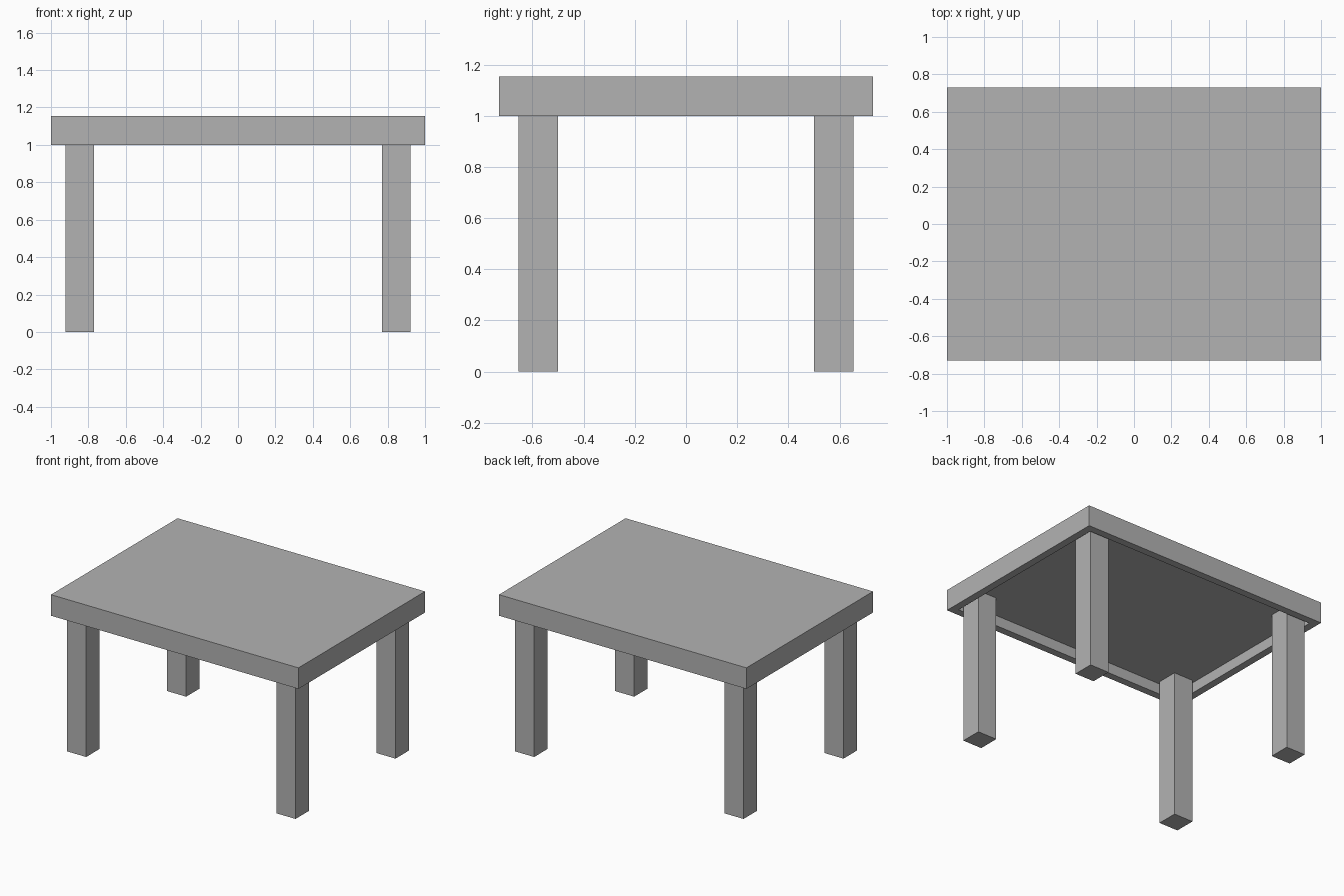
import bpy
import bmesh

if "Cube" in bpy.data.objects:
    bpy.data.objects.remove(bpy.data.objects["Cube"], do_unlink=True)

U = 1 / 13                      # module: rim width, recess depth, half a leg
HALF_X, HALF_Y = 13 * U, 9.5 * U
LEG = 2 * U
RIM_Z, TOP_Z = 13 * U, 15 * U

grey = bpy.data.materials.new("grey")
grey.use_nodes = True
grey.diffuse_color = (0.45, 0.45, 0.45, 1)
grey.node_tree.nodes["Principled BSDF"].inputs["Base Color"].default_value = grey.diffuse_color


def box(name, low, high, recess=0):
    """Box between two corners, optionally hollowed from below."""
    bm = bmesh.new()
    bmesh.ops.create_cube(bm, size=1)
    for v in bm.verts:
        v.co = [h if c > 0 else l for c, l, h in zip(v.co, low, high)]
    bm.normal_update()
    if recess:
        under = min(bm.faces, key=lambda f: f.normal.z)
        bmesh.ops.inset_region(bm, faces=[under], thickness=recess)
        # A second, zero-width inset becomes the upright inner wall
        bmesh.ops.inset_region(bm, faces=[under], thickness=0)
        for v in under.verts:
            v.co.z += recess
        bm.normal_update()
    mesh = bpy.data.meshes.new(name)
    bm.to_mesh(mesh)
    bm.free()
    mesh.materials.append(grey)
    obj = bpy.data.objects.new(name, mesh)
    bpy.context.collection.objects.link(obj)
    return obj


# Thick top with a shallow recess inside its rim
box("table_top", (-HALF_X, -HALF_Y, RIM_Z), (HALF_X, HALF_Y, TOP_Z), recess=U)

# Four square legs standing in the corners of the recess
for side, sx in (("left", 1), ("right", -1)):
    for end, sy in (("front", -1), ("back", 1)):
        cx, cy = sx * (HALF_X - LEG), sy * (HALF_Y - LEG)
        box(f"{end}_{side}_leg", (cx - U, cy - U, 0), (cx + U, cy + U, RIM_Z + U))
